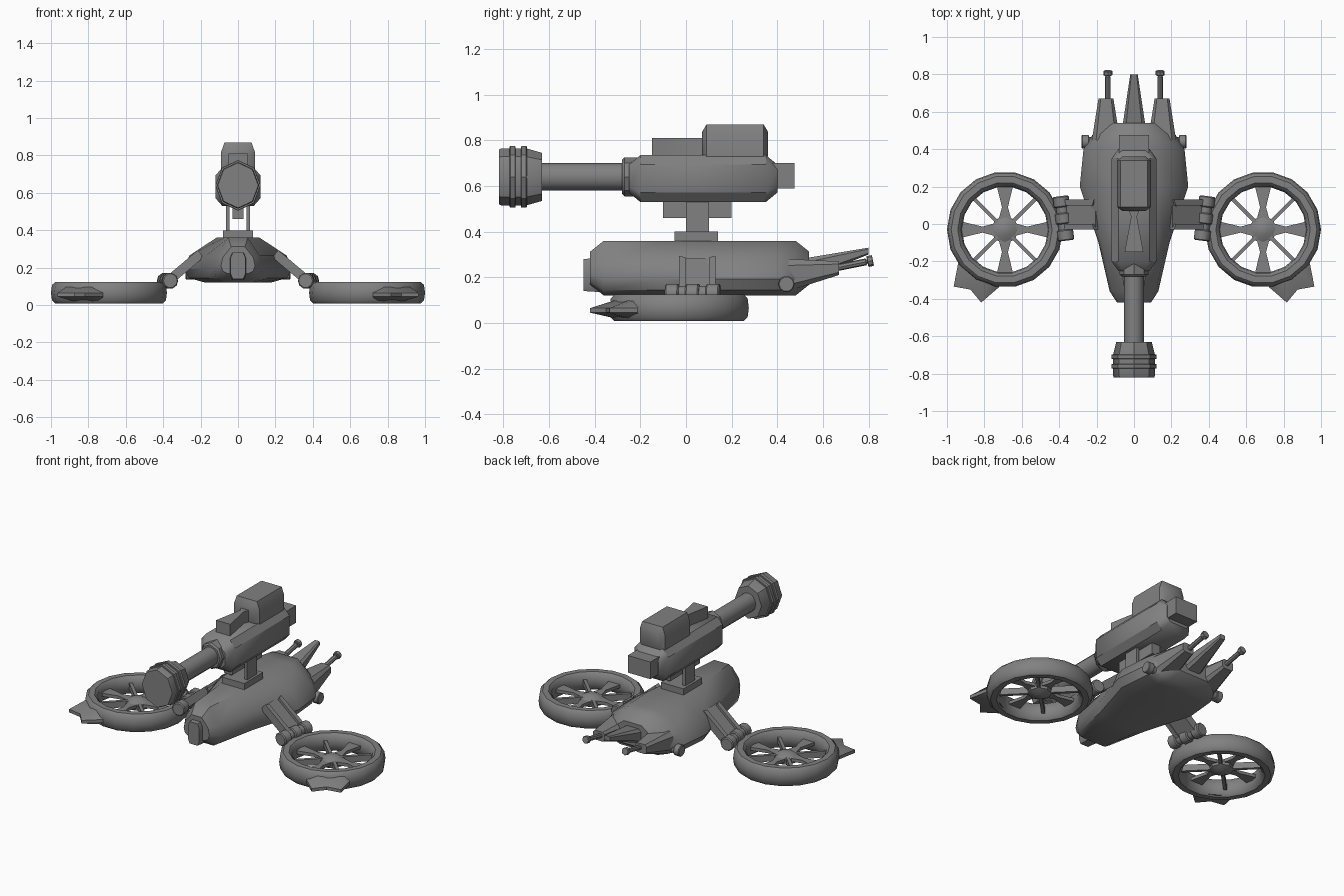
import bpy, bmesh
from math import cos, sin, pi, radians, copysign
from mathutils import Matrix, Vector

default_cube = bpy.data.objects.get("Cube")
if default_cube:
    bpy.data.objects.remove(default_cube, do_unlink=True)

GREY = (0.22, 0.22, 0.22, 1)
grey = bpy.data.materials.new("plain grey")
grey.use_nodes = True
grey.diffuse_color = GREY
grey.node_tree.nodes["Principled BSDF"].inputs["Base Color"].default_value = GREY


def skin(name, rings, place=Matrix(), wrap=False, mirror=False):
    """Join matching rings of points; cap the ends unless the rings wrap round."""
    bm = bmesh.new()
    rows = [[bm.verts.new(point) for point in ring] for ring in rings]
    pairs = list(zip(rows, rows[1:]))
    if wrap:
        pairs.append((rows[-1], rows[0]))
    else:
        bm.faces.new(rows[0])
        bm.faces.new(rows[-1])
    for near, far in pairs:
        for i in range(len(near)):
            bm.faces.new((near[i - 1], near[i], far[i], far[i - 1]))
    bm.transform(place)
    bmesh.ops.recalc_face_normals(bm, faces=bm.faces)
    for face in bm.faces:
        face.smooth = True
    for edge in bm.edges:
        edge.smooth = edge.calc_face_angle(0) < radians(40)
    mesh = bpy.data.meshes.new(name)
    bm.to_mesh(mesh)
    bm.free()
    mesh.materials.append(grey)
    part = bpy.data.objects.new(name, mesh)
    bpy.context.collection.objects.link(part)
    if mirror:
        part.modifiers.new("mirror", "MIRROR")


# Right halves of cross-sections: (share of half width, share of height)
SQUARE = [(1, 0), (1, 1)]
CHAMFERED = [(0.7, 0), (1, 0.2), (1, 0.8), (0.7, 1)]
DOMED = [(0.6, 0), (0.9, 0.1), (1, 0.3), (0.9, 0.6), (0.4, 1)]
ROUND_TOP = [(1, 0), (1, 0.7), (0.8, 1)]


def loft(name, sections, half=SQUARE, **options):
    """Sections along y: (y, half width, low z, high z)."""
    outline = half + [(-across, up) for across, up in reversed(half)]
    rings = [[(across * width, y, low + up * (high - low)) for across, up in outline]
             for y, width, low, high in sections]
    skin(name, rings, **options)


def block(name, spans, low, high, half=SQUARE, ends=0, **options):
    """Level body with spans of (y, half width) and optional pinched ends."""
    sections = [(y, width, low, high) for y, width in spans]
    if ends:
        pinch = (high - low) / 5
        (front, slim, *_), (back, wide, *_) = sections[0], sections[-1]
        sections.insert(0, (front - ends, slim * 0.7, low + pinch, high - pinch))
        sections.append((back + ends, wide * 0.7, low + pinch, high - pinch))
    loft(name, sections, half, **options)


def aim(origin, axis):
    """Placement that points local z along the axis."""
    return Matrix.Translation(origin) @ Vector(axis).to_track_quat("Z", "Y").to_matrix().to_4x4()


def lathe(name, profile, place, sides=10, **options):
    """Turn a profile of (radius, distance along the axis)."""
    turns = [2 * pi * k / sides for k in range(sides)]
    rings = [[(radius * cos(t), radius * sin(t), along) for t in turns]
             for radius, along in profile]
    skin(name, rings, place, **options)


def band(name, radius, middle, length, place, **options):
    """Cylinder with slightly chamfered rims."""
    rim = length / 10
    start, stop = middle - length / 2, middle + length / 2
    lathe(name, [(radius - rim, start), (radius, start + rim),
                 (radius, stop - rim), (radius - rim, stop)], place, **options)


# Hull and nose
block("hull", [(-0.36, 0.13), (-0.1, 0.19), (0.2, 0.29), (0.4, 0.27), (0.48, 0.22)],
      0.12, 0.36, DOMED, ends=0.06)
loft("nose", [(-0.45, 0.04, 0.14, 0.28), (-0.3, 0.05, 0.13, 0.29)], CHAMFERED)

# Tail fins, rear guns and side pods
loft("tail_fin", [(0.5, 0.065, 0.18, 0.28), (0.8, 0.02, 0.3, 0.33)], CHAMFERED)
loft("side_fin", [(0.45, 0.075, 0.14, 0.28), (0.67, 0.04, 0.21, 0.27)], CHAMFERED,
     place=Matrix.Translation((0.15, 0, 0)), mirror=True)
rear_gun = aim((0.14, 0.65, 0.24), (0, 1, 0.2))
band("rear_gun", 0.015, 0.08, 0.15, rear_gun, sides=8, mirror=True)
band("rear_gun_tip", 0.024, 0.16, 0.025, rear_gun, sides=8, mirror=True)
side_pod = aim((0.19, 0.44, 0.17), (1, 0, 0))
band("side_pod_stem", 0.025, 0.03, 0.06, side_pod, mirror=True)
band("side_pod", 0.036, 0.07, 0.04, side_pod, mirror=True)

# Turret mount: a base with two upright plates
block("turret_base", [(-0.05, 0.08), (0.14, 0.08)], 0.34, 0.4)
block("mount_plate", [(0, 0.01), (0.1, 0.01)], 0.38, 0.54,
      place=Matrix.Translation((0.055, 0, 0)), mirror=True)

# Gun body
block("gun_keel", [(-0.1, 0.03), (0.2, 0.03)], 0.46, 0.56)
block("gun_body", [(-0.2, 0.12), (0.35, 0.12)], 0.53, 0.735, CHAMFERED, ends=0.05)
block("rear_block", [(0.38, 0.08), (0.475, 0.08)], 0.59, 0.7)
block("top_housing", [(0.09, 0.09), (0.34, 0.09)], 0.7, 0.87, ROUND_TOP, ends=0.02)
block("top_sight", [(-0.15, 0.05), (0.04, 0.015), (0.09, 0.035)], 0.7, 0.81)

# Barrel and faceted muzzle
gun_line = Matrix.Diagonal((0.9, 1, 1, 1)) @ aim((0, 0, 0.64), (0, -1, 0))
band("barrel_collar", 0.085, 0.23, 0.1, gun_line, sides=8)
lathe("barrel", [(0.06, 0.2), (0.06, 0.66)], gun_line, sides=12)
lathe("muzzle", [(0.105, 0.63), (0.125, 0.7), (0.125, 0.81), (0.12, 0.82)], gun_line, sides=8)
for along in (0.71, 0.76):
    band("muzzle_band", 0.135, along, 0.025, gun_line, sides=8)

# Sloping arms with two raised rails
arm = Matrix.Translation((0.28, 0.05, 0.2)) @ Matrix.Rotation(radians(40), 4, "Y")
block("arm_plate", [(-0.07, 0.11), (0.07, 0.11)], -0.015, 0.015, place=arm, mirror=True)
for side in (-1, 1):
    block("arm_rail", [(side * 0.05, 0.1), (side * 0.08, 0.11)], -0.02, 0.03,
          place=arm, mirror=True)

# Ribbed hinges
hinge = aim((0.377, 0.03, 0.13), (0.13, 1, 0))
band("hinge_pin", 0.033, 0, 0.22, hinge, mirror=True)
for along in (-0.09, 0, 0.09):
    band("hinge_band", 0.043, along, 0.06, hinge, mirror=True)

# Rotor rings: a squared-off oval swept round the hub
rotor = Matrix.Translation((0.69, -0.03, 0))


def squared(value):
    return copysign(abs(value) ** 0.7, value)


oval = [2 * pi * k / 10 for k in range(10)]
lathe("rotor_ring", [(0.27 + 0.04 * squared(cos(t)), 0.066 + 0.06 * squared(sin(t)))
                     for t in oval], rotor, sides=18, wrap=True, mirror=True)
lathe("rotor_hub", [(0.03, 0.025), (0.07, 0.045), (0.075, 0.075), (0.03, 0.1)],
      rotor, sides=8, mirror=True)

# Flared blades alternate with thin struts
for k in range(8):
    spoke = rotor @ Matrix.Rotation(k * pi / 4, 4, "Z")
    if k % 2:
        block("rotor_strut", [(0.05, 0.01), (0.24, 0.01)], 0.045, 0.085,
              place=spoke, mirror=True)
    else:
        block("rotor_blade", [(0.05, 0.035), (0.12, 0.016), (0.24, 0.045)], 0.06, 0.08,
              place=spoke, mirror=True)

# Notched guard on the outer front of each rotor, thinning to its tips
root_reach = [0.26] * 5
tip_reach = [0.31, 0.41, 0.37, 0.41, 0.31]
layers = [(root_reach, 0.015), (tip_reach, 0.045), (tip_reach, 0.065), (root_reach, 0.11)]
bearings = [radians(-60 + 12 * step) for step in range(-2, 3)]
skin("rotor_guard", [[(reach * cos(t), reach * sin(t), z) for reach, t in zip(reaches, bearings)]
                     for reaches, z in layers], rotor, mirror=True)
